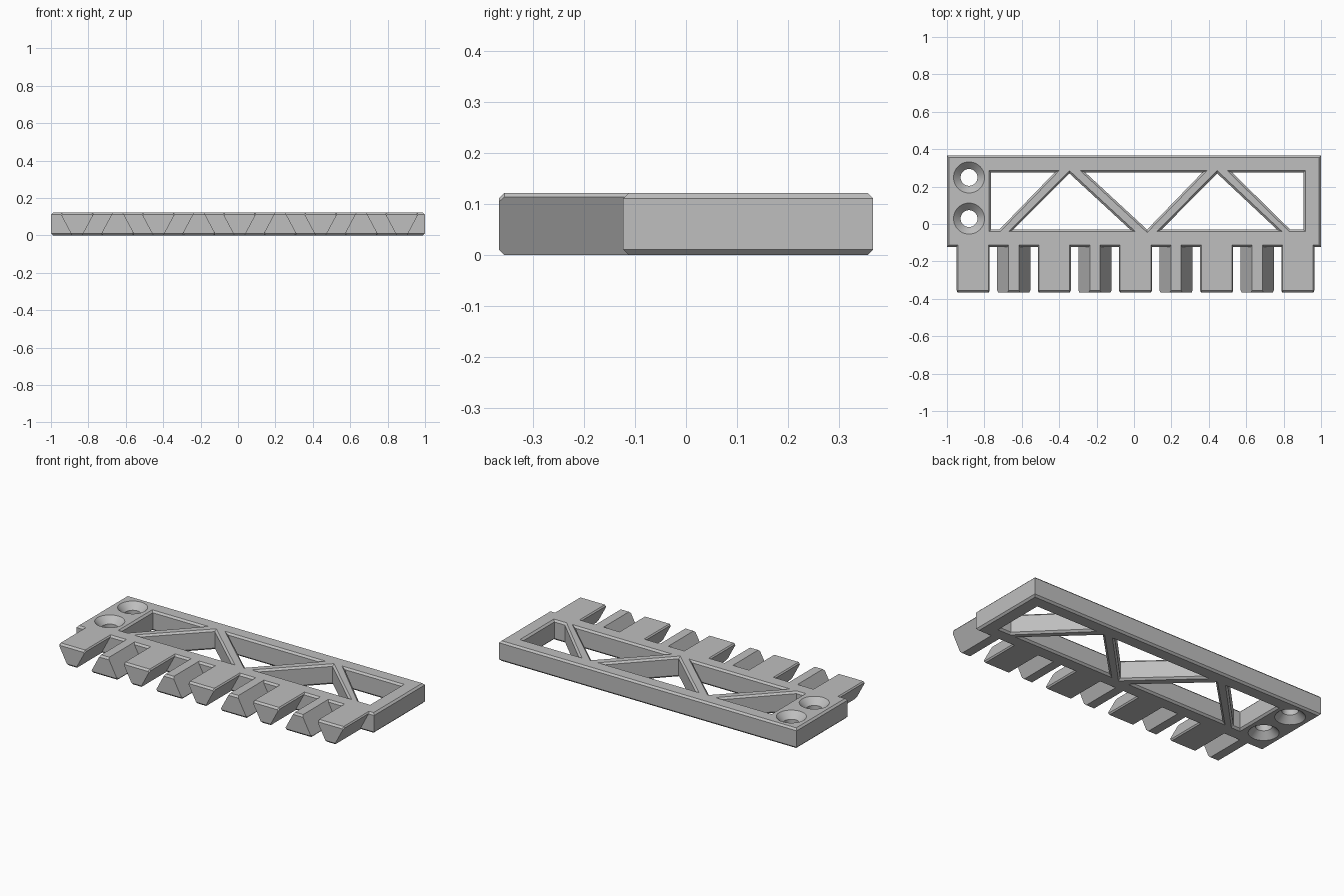
import bpy, bmesh, math
from mathutils import Vector

H = 0.122          # plate thickness
C = 0.011          # edge chamfer
FRONT, BACK, TIP = -0.123, 0.366, -0.366

cube = bpy.data.objects.get("Cube")
if cube:
    bpy.data.objects.remove(cube, do_unlink=True)

grey = bpy.data.materials.new("plain grey")
grey.use_nodes = True
colour = (0.52, 0.52, 0.52, 1)
grey.diffuse_color = colour
grey.node_tree.nodes["Principled BSDF"].inputs["Base Color"].default_value = colour


def loft(name, rings):
    """Skin a stack of equal-length point loops and cap both ends."""
    bm = bmesh.new()
    loops = [[bm.verts.new(p) for p in ring] for ring in rings]
    n = len(loops[0])
    for a, b in zip(loops, loops[1:]):
        for i in range(n):
            j = (i + 1) % n
            bm.faces.new((a[i], a[j], b[j], b[i]))
    bm.faces.new(loops[0][::-1])
    bm.faces.new(loops[-1])
    bmesh.ops.recalc_face_normals(bm, faces=bm.faces[:])
    mesh = bpy.data.meshes.new(name)
    bm.to_mesh(mesh)
    bm.free()
    mesh.materials.append(grey)
    obj = bpy.data.objects.new(name, mesh)
    bpy.context.collection.objects.link(obj)
    return obj


def grow(poly, d):
    """Offset a counter-clockwise outline outward by d with mitred corners."""
    pts = [Vector(p) for p in poly]
    out = []
    for i, p in enumerate(pts):
        e1 = (p - pts[i - 1]).normalized()
        e2 = (pts[(i + 1) % len(pts)] - p).normalized()
        n1, n2 = Vector((e1.y, -e1.x)), Vector((e2.y, -e2.x))
        out.append(p + (n1 + n2) * d / (1 + n1.dot(n2)))
    return out


def prism(name, poly, levels):
    return loft(name, [[(p.x, p.y, z) for p in grow(poly, d)] for z, d in levels])


def cutter(name, poly, c):
    """Through-cutter that flares by c at both the top and bottom surface."""
    e = 0.005
    obj = prism(name, poly, [(-e, c + e), (c, 0), (H - c, 0), (H + e, c + e)])
    obj.hide_render = True
    obj.hide_viewport = True
    return obj


# Plate with chamfered rims
plate = prism("truss_plate", [(-1, FRONT), (1, FRONT), (1, BACK), (-1, BACK)],
              [(0, -C), (C, 0), (H - C, 0), (H, -C)])

# Truss windows, left to right
lo, hi = -0.03, 0.275
windows = [
    [(-0.765, lo), (-0.72, lo), (-0.425, hi), (-0.765, hi)],
    [(-0.645, lo), (-0.02, lo), (-0.345, 0.27)],
    [(0.07, lo), (0.365, hi), (-0.26, hi)],
    [(0.147, lo), (0.765, lo), (0.445, 0.27)],
    [(0.835, lo), (0.905, lo), (0.905, hi), (0.525, hi)],
]
cutters = [cutter("window_cutter", w, C) for w in windows]

# Countersunk screw holes
for y in (0.249, 0.029):
    ring = [(-0.882 + 0.045 * math.cos(a), y + 0.045 * math.sin(a))
            for a in (math.tau * i / 48 for i in range(48))]
    cutters.append(cutter("screw_hole_cutter", ring, 0.038))

for c in cutters:
    mod = plate.modifiers.new(c.name, 'BOOLEAN')
    mod.operation = 'DIFFERENCE'
    mod.solver = 'EXACT'
    mod.object = c

# Bake the cuts and remove the cutters
bpy.context.view_layer.update()
baked = bpy.data.meshes.new_from_object(
    plate.evaluated_get(bpy.context.evaluated_depsgraph_get()))
plate.modifiers.clear()
plate.data = baked
for c in cutters:
    bpy.data.objects.remove(c, do_unlink=True)
bpy.context.view_layer.objects.active = plate
plate.select_set(True)
bpy.ops.object.shade_smooth_by_angle(angle=math.radians(30))


def tooth(name, x, flip):
    """Dovetail tooth, wide at the top, or wide at the bottom when flipped."""
    narrow, wide, shoulder = 0.0275, 0.0885, 0.114
    flank = lambda z: narrow + (wide - narrow) * z / shoulder
    z1, z2 = C + shoulder * (1 - 2 * C / H), H - C

    def ring(y, side):
        pts = [(w, z) for w, z in side] + [(-w, z) for w, z in reversed(side)]
        return [(x + w, y, H - z if flip else z) for w, z in pts]

    body = [(narrow, 0), (wide, shoulder), (0.082, H)]
    nose = [(flank(C), C), (flank(z1), z1), (0.079, z2)]
    loft(name, [ring(FRONT + C, body), ring(TIP + C, body), ring(TIP, nose)])


# Alternating dovetail teeth along the front edge
for i in range(9):
    flipped = i % 2 == 1
    tooth("narrow_top_tooth" if flipped else "wide_top_tooth",
          0.008 + 0.217 * (i - 4), flipped)
